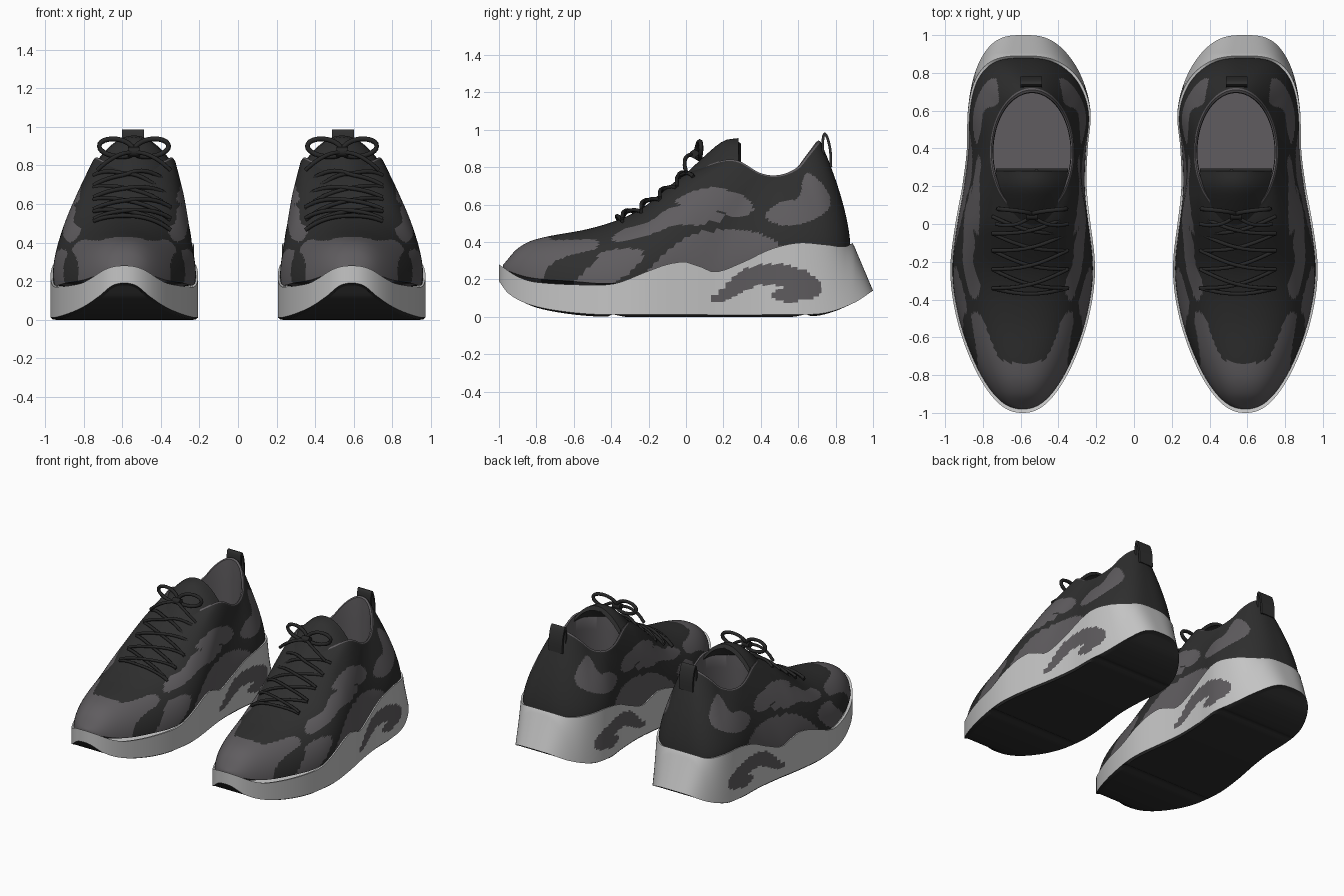
import bpy, bmesh
from math import sin, cos, pi, exp, radians
from mathutils import Vector

if "Cube" in bpy.data.objects:
    bpy.data.objects.remove(bpy.data.objects["Cube"])


def material(name, r, g, b):
    m = bpy.data.materials.new(name)
    m.use_nodes = True
    m.diffuse_color = (r, g, b, 1)
    m.node_tree.nodes["Principled BSDF"].inputs["Base Color"].default_value = (r, g, b, 1)
    return m


BLACK = material("black knit", .028, .028, .028)
GREY = material("warm grey", .115, .108, .115)
PALE = material("pale foam", .56, .56, .56)
LACE = material("lace black", .02, .02, .02)


def curve(*pts):
    """Smooth function through (position, value) pairs."""
    n = len(pts)
    slope = []
    for i in range(n):
        a, b = pts[max(i - 1, 0)], pts[min(i + 1, n - 1)]
        slope.append((b[1] - a[1]) / (b[0] - a[0]))

    def at(x):
        x = min(max(x, pts[0][0]), pts[-1][0])
        i = max(j for j in range(n - 1) if pts[j][0] <= x)
        (a, p), (b, q) = pts[i], pts[i + 1]
        h = b - a
        t = (x - a) / h
        return ((1 + 2 * t) * (1 - t) ** 2 * p + t * (1 - t) ** 2 * h * slope[i]
                + t * t * (3 - 2 * t) * q + t * t * (t - 1) * h * slope[i + 1])
    return at


def rounded(pts, closed=True, times=2):
    """Corner cutting for patch outlines and lace paths."""
    pts = [Vector(p) for p in pts]
    for _ in range(times):
        pairs = list(zip(pts, pts[1:] + pts[:1] if closed else pts[1:]))
        cut = [a.lerp(b, f) for a, b in pairs for f in (.25, .75)]
        pts = cut if closed else [pts[0]] + cut + [pts[-1]]
    return pts


def inside(poly, y, z):
    hit = False
    for a, b in zip(poly, poly[1:] + poly[:1]):
        if (a.y > z) != (b.y > z) and y < a.x + (z - a.y) * (b.x - a.x) / (b.y - a.y):
            hit = not hit
    return hit


def loft(name, rings, mats, rule=lambda i, c: 0, angle=40):
    """Skin closed rings, cap the ends, colour by rule and mirror to the other shoe."""
    bm = bmesh.new()
    rows = [[bm.verts.new(p) for p in r] for r in rings]
    for i in range(len(rows) - 1):
        a, b = rows[i], rows[i + 1]
        for j in range(len(a)):
            k = (j + 1) % len(a)
            f = bm.faces.new((a[j], a[k], b[k], b[j]))
            f.material_index = rule(i, f.calc_center_median())
    for i, r in ((0, rows[0]), (len(rows) - 1, rows[-1])):
        if (r[len(r) // 4].co - r[-(len(r) // 4)].co).length > .001:
            f = bm.faces.new(r)
            f.material_index = rule(i, f.calc_center_median())
    bmesh.ops.remove_doubles(bm, verts=bm.verts, dist=.00005)
    bmesh.ops.recalc_face_normals(bm, faces=bm.faces)
    me = bpy.data.meshes.new(name)
    bm.to_mesh(me)
    bm.free()
    for m in mats:
        me.materials.append(m)
    me.polygons.foreach_set("use_smooth", [True] * len(me.polygons))
    me.set_sharp_from_angle(angle=radians(angle))
    ob = bpy.data.objects.new(name, me)
    bpy.context.collection.objects.link(ob)
    ob.modifiers.new("other shoe", "MIRROR").use_mirror_merge = False


# Footprint and side-profile curves, all along y
width = curve((-1, .32), (-.75, .357), (-.5, .385), (-.25, .39), (0, .358), (.2, .33),
              (.4, .327), (.6, .352), (.8, .352), (1, .33))
middle = curve((-1, .59), (0, .588), (.2, .58), (.4, .565), (.6, .555), (.8, .565), (1, .585))
sole_top = curve((-1, .28), (-.9, .215), (-.8, .185), (-.5, .17), (-.37, .18), (-.2, .245),
                 (-.08, .285), (.03, .29), (.15, .24), (.3, .29), (.45, .36), (.6, .395),
                 (.75, .385), (.85, .375), (.9, .4))
sole_low = curve((-1, .19), (-.95, .125), (-.85, .07), (-.7, .035), (-.5, .014), (-.3, .012),
                 (.6, .012), (.75, .022), (.9, .075), (1, .14))
ridge = curve((-.98, .275), (-.9, .365), (-.8, .415), (-.5, .475), (-.3, .545), (-.1, .67),
              (.05, .79), (.2, .83))
collar = curve((.04, .78), (.2, .83), (.28, .825), (.4, .76), (.5, .75), (.6, .79),
               (.66, .86), (.72, .935))
N = 260
ANGLES = [2 * pi * j / N for j in range(N)]


def outline(a, kx=1, ky=1, rise=0):
    """Footprint point; the heel leans forward as rise goes to 1."""
    c, s = cos(a), sin(a)
    n = 2.3 if c > 0 else 3
    v = -abs(c) ** (2 / n) * (1 if c > 0 else -1)
    w = abs(s) ** (2 / n) * (1 if s > 0 else -1)
    y = v * ky
    x = middle(v) + width(v) * w * kx
    return x, y - rise * .11 * (max(0, y - .5) / .5) ** 2, v


def vamp(x, y):
    """Arched height of the forefoot."""
    w = width(y) * (1 - min(1, abs(y / .98)) ** 2.3) ** .435 * .97 + 1e-6
    u = min(1, abs(x - middle(y)) / w)
    base = sole_top(y) - .01
    return base + max(0, ridge(y) - base) * (1 - u ** 2.3) ** .5


# Sole: dark tread with two grooves, then the pale foam wall with a painted patch
def tread_ring(kx, ky, drop):
    ring = []
    for a in ANGLES:
        x, y, v = outline(a, kx, ky)
        groove = sum(exp(-((y - g) / .025) ** 2) for g in (-.38, .63))
        ring.append((x, y, sole_low(v) - drop + .018 * groove * (drop > 0)))
    return ring


def wall_ring(t, k=1, drop=0):
    ring = []
    for a in ANGLES:
        x, y, v = outline(a, k, min(1, k + .02), t)
        low = sole_low(v)
        ring.append((x, y, low + (sole_top(y) - low) * t - drop))
    return ring


sole_patch = rounded([(.1, .08), (.22, .17), (.28, .25), (.44, .29), (.6, .27), (.73, .19),
                      (.73, .11), (.6, .08), (.47, .08), (.45, .13), (.54, .16), (.42, .18),
                      (.29, .13), (.2, .075)])
WALLS = 24
sole_rings = [tread_ring(k, .97, .012) for k in (0, .5, .9, .965)]
sole_rings += [wall_ring(i / WALLS) for i in range(WALLS + 1)]
sole_rings += [wall_ring(1, .95, .005), wall_ring(1, .9, .05), wall_ring(1, 0, .06)]
loft("sole", sole_rings, [BLACK, PALE, GREY],
     lambda i, c: 0 if i < 4 else 2 if inside(sole_patch, c.y, c.z) and i < 4 + WALLS else 1)

# Upper: shell from the sole edge to the collar, then the lining and insole
patches = [rounded(p) for p in (
    [(-1.2, -.2), (-1.2, .8), (-.79, .8), (-.78, .41), (-.6, .41), (-.46, .42), (-.47, .36),
     (-.6, .34), (-.72, .29), (-.78, .2), (-.8, -.2)],
    [(-.64, .15), (-.5, .28), (-.45, .36), (-.22, .37), (-.24, .28), (-.42, .15)],
    [(-.25, .2), (-.17, .29), (-.03, .41), (.07, .45), (.23, .47), (.4, .45), (.54, .37), (.4, .2)],
    [(-.43, .39), (-.35, .47), (-.2, .5), (-.1, .58), (0, .6), (.14, .61), (.2, .54), (.1, .48),
     (-.05, .5), (-.2, .43)],
    [(-.09, .6), (.02, .67), (.15, .7), (.34, .64), (.37, .56), (.27, .52), (.16, .58)],
    [(.63, .79), (.73, .72), (.79, .6), (.7, .52), (.55, .48), (.43, .51), (.43, .57),
     (.53, .63), (.61, .62)])]


def opening(a, k=1):
    return .54 + .222 * k * sin(a), .38 - .34 * k * cos(a)


def shell_ring(s):
    ring = []
    for a in ANGLES:
        bx, by, v = outline(a, .97, .98, 1)
        tx, ty = opening(a)
        f = s ** 1.55
        x, y = bx + (tx - bx) * f, by + (ty - by) * f
        base = sole_top(by) - .01
        rear = base + (collar(ty) - base) * s
        m = min(1, max(0, (y + .25) / .4))
        m = m * m * (3 - 2 * m)
        ring.append((x, y, rear * m + (vamp(x, y) * (1 - m) if m < 1 else 0)))
    return ring


def lining_ring(k, t, lift=0):
    ring = []
    for a in ANGLES:
        x, y = opening(a, k)
        top = collar(opening(a)[1])
        ring.append((x, y, top + lift + (.43 - top) * t))
    return ring


SHELL = 56
under = []
for a in ANGLES:
    x, y, v = outline(a, 0, .98, 1)
    under.append((x, y, sole_top(y) - .04))
upper_rings = [under] + [shell_ring(i / SHELL) for i in range(SHELL + 1)]
upper_rings += [lining_ring(.97, 0, .008), lining_ring(.93, 0), lining_ring(.92, .3),
                lining_ring(.94, .7), lining_ring(.94, 1)]


def upper_colour(i, c):
    if i > SHELL:
        return 1
    return int(any(inside(p, c.y, c.z) for p in patches))


loft("upper", upper_rings, [BLACK, GREY], upper_colour, 50)

# Tongue: arched padded flap rising out of the throat
tongue_mid = curve((-.15, .62), (0, .765), (.1, .86), (.2, .94), (.28, .955))
CX = .54


def tongue_z(x, y):
    return tongue_mid(y) - .13 * min(1.2, abs(x - CX) / .19) ** 2


def tongue_ring(i):
    y = -.15 + .43 * i / 14
    half = .15 + .04 * i / 14
    xs = [CX + half * (j / 8 - 1) for j in range(17)]
    return ([(x, y, tongue_z(x, y)) for x in xs]
            + [(x, y + .015, tongue_z(x, y) - .03) for x in reversed(xs)])


loft("tongue", [tongue_ring(i) for i in range(15)], [BLACK])


# Laces: crossed rows over the throat, plus a bow
def tube(name, path, radius=.011):
    rings = []
    for i, p in enumerate(path):
        d = (path[min(i + 1, len(path) - 1)] - path[max(i - 1, 0)]).normalized()
        side = d.cross(Vector((.1, .5, 1))).normalized()
        up = side.cross(d)
        rings.append([p + radius * (cos(k * pi / 3) * side + sin(k * pi / 3) * up) for k in range(6)])
    loft(name, rings, [LACE], angle=70)


def lace(name, y0, y1, flip=1, lift=.012):
    path = []
    for i in range(17):
        t = i / 16
        x = CX + .01 + flip * (.4 * t - .2)
        y = y0 + (y1 - y0) * t - .03 * sin(pi * t)
        z = max(vamp(x, y), tongue_z(x, y) if y > -.15 else 0)
        path.append(Vector((x, y, z + lift + .012 * sin(pi * t))))
    tube(name, path)


rows = [-.34, -.24, -.14, -.05, .04]
lace("lace_bar", rows[0], rows[0])
for n, (a, b) in enumerate(zip(rows, rows[1:])):
    lace(f"lace_cross_a_{n}", a, b)
    lace(f"lace_cross_b_{n}", a, b, -1, .022)

for side, word in ((1, "outer"), (-1, "inner")):
    loop = [Vector((CX + side * (.09 - .09 * cos(t)), .05 + .03 * sin(t / 2),
                    .87 + .03 * sin(t / 2) + .045 * sin(t)))
            for t in [2 * pi * i / 24 for i in range(25)]]
    tube(f"bow_loop_{word}", loop, .013)
    end = [(CX, .04, .87), (CX + side * .07, .0, .86), (CX + side * .14, -.01, .82),
           (CX + side * .19, .0, .775)]
    tube(f"lace_end_{word}", rounded(end, False), .011)
tube("bow_knot", [Vector((CX + d, .045, .87)) for d in (-.03, -.015, .015, .03)], .026)

# Pull tab: folded strap at the back of the collar
strap = rounded([(.735, .8), (.722, .9), (.728, .985), (.755, .985), (.78, .9), (.782, .8)], False)
strap_rings = []
for i, p in enumerate(strap):
    d = (strap[min(i + 1, len(strap) - 1)] - strap[max(i - 1, 0)]).normalized()
    q = p + Vector((-d.y, d.x)) * -.014
    strap_rings.append([(CX + .005 + h, r.x, r.y) for h, r in ((-.057, p), (.057, p), (.057, q), (-.057, q))])
loft("pull_tab", strap_rings, [BLACK])
